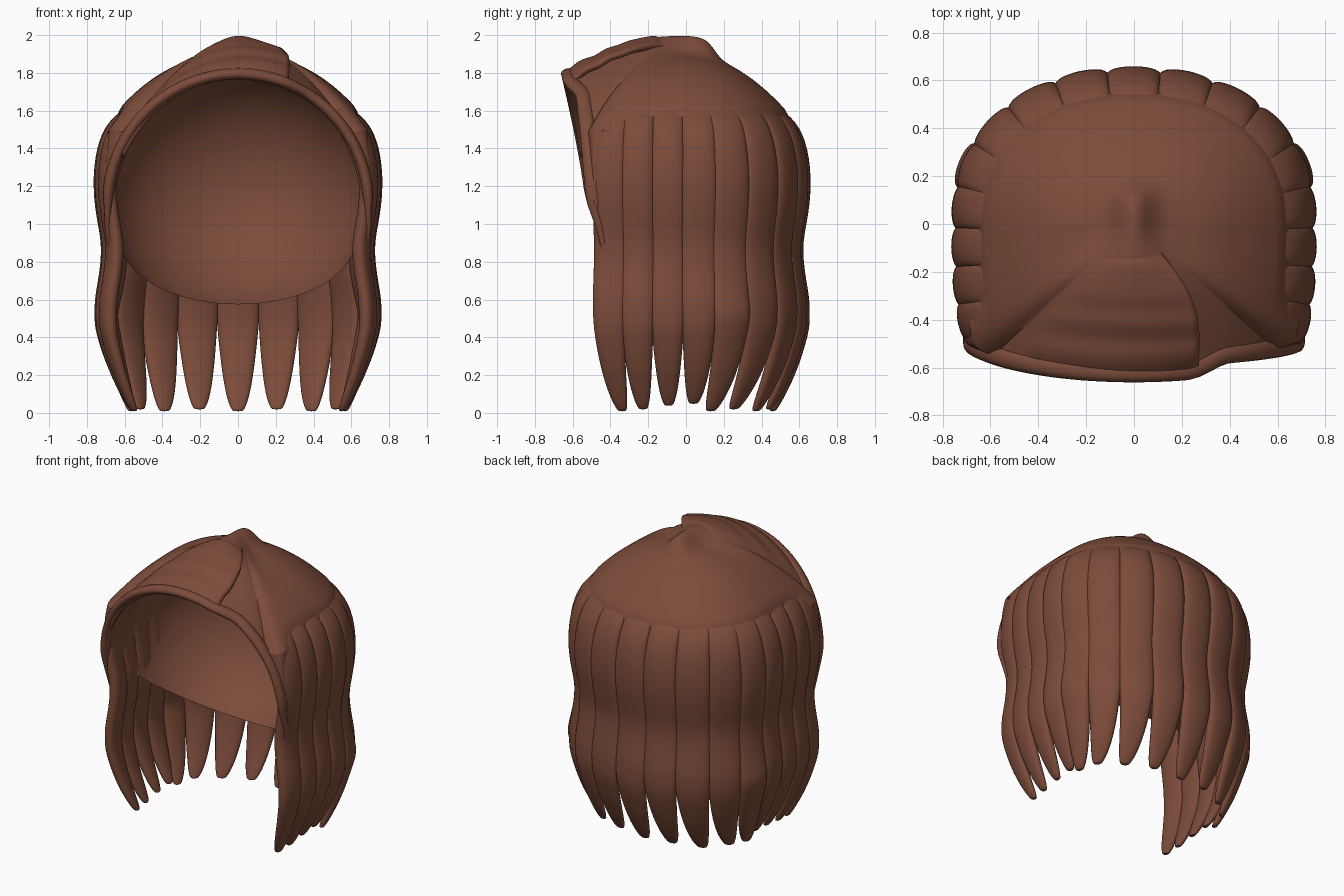
import bpy, math
from mathutils import Vector

if "Cube" in bpy.data.objects:
    bpy.data.objects.remove(bpy.data.objects["Cube"])

brown = bpy.data.materials.new("chestnut_brown")
brown.diffuse_color = (0.20, 0.071, 0.042, 1)
brown.use_nodes = True
brown.node_tree.nodes["Principled BSDF"].inputs["Base Color"].default_value = brown.diffuse_color


def interp(table, v):
    """Interpolation through sorted (key, value) pairs."""
    if v <= table[0][0]:
        return table[0][1]
    for (a, p), (b, q) in zip(table, table[1:]):
        if v <= b:
            return p + (q - p) * (v - a) / (b - a)
    return table[-1][1]


def skin(name, rings, closed=True, caps=False, subsurf=0):
    """Join rings of points with quads into one smooth object."""
    n = len(rings[0])
    verts = [tuple(p) for r in rings for p in r]
    faces = []
    for i in range(len(rings) - 1):
        for j in range(n if closed else n - 1):
            k = (j + 1) % n
            faces.append((i * n + j, i * n + k, (i + 1) * n + k, (i + 1) * n + j))
    if caps:
        faces.append(tuple(reversed(range(n))))
        faces.append(tuple(range(len(verts) - n, len(verts))))
    me = bpy.data.meshes.new(name)
    me.from_pydata(verts, [], faces)
    me.materials.append(brown)
    ob = bpy.data.objects.new(name, me)
    bpy.context.collection.objects.link(ob)
    bpy.context.view_layer.objects.active = ob
    ob.select_set(True)
    bpy.ops.object.mode_set(mode='EDIT')
    bpy.ops.mesh.select_all(action='SELECT')
    bpy.ops.mesh.remove_doubles(threshold=0.0005)
    bpy.ops.mesh.normals_make_consistent(inside=False)
    bpy.ops.object.mode_set(mode='OBJECT')
    if subsurf:
        m = ob.modifiers.new("smooth", 'SUBSURF')
        m.levels = m.render_levels = subsurf
    bpy.ops.object.shade_smooth_by_angle(angle=math.radians(50))
    ob.select_set(False)
    return ob


# Horizontal outline: rounded back, nearly straight sides
half = []
for i in range(61):
    t = math.pi / 2 * i / 60
    half.append(Vector((0.765 * math.sin(t) ** 0.9, 0.66 * max(0, math.cos(t)) ** 0.9)))
for i in range(1, 31):
    y = -0.56 * i / 30
    half.append(Vector((0.765 - 0.05 * (-y / 0.5) ** 3, y)))


def outline(a):
    """Point and outward normal at signed distance a from the back centre."""
    s, d = (1 if a >= 0 else -1), abs(a)
    for p, q in zip(half, half[1:]):
        step = (q - p).length
        if d <= step or q is half[-1]:
            pt = p.lerp(q, min(1, d / step))
            break
        d -= step
    tan = (q - p).normalized()
    return Vector((s * pt.x, pt.y)), Vector((-s * tan.y, tan.x))


def arch(t, r=0.69):
    """Face opening: t = 0 on the right, pi on the left."""
    k = max(0, math.sin(t))
    f = min(1, max(0, (t - 0.95) / 0.3))
    reach = 0.065 + 0.065 * f * f * (3 - 2 * f)
    return Vector((r * math.cos(t), -0.49 - reach * k ** 1.3, 1.1 + (r + 0.005) * k))


def ridge(x, y):
    """Raised crown behind the fringe."""
    f = min(1, max(0, -y / 0.3))
    sig = 0.085 + 0.17 * f * f * (3 - 2 * f)
    w = 1 / (1 + math.exp((y - 0.15) / 0.022))
    if y < -0.1:
        w *= math.exp(-((y + 0.1) / 0.33) ** 2)
    return 0.095 * w * math.exp(-(x / sig) ** 2)


def dome(edge, s, tuck=0):
    x, y = edge.x * s, edge.y * s
    power = 2.4 - 0.45 * max(0, edge.y / 0.62)
    z = 1.9 - (1.9 - edge.z) * s ** power + ridge(x, y)
    return Vector((x, y, z - tuck * 0.25 * (max(0, s - 0.84) / 0.16) ** 2))


# Scalp cap: rays from the crown; the lower edge tucks beneath the locks
edge, tucks = [], []
for i in range(101):
    a = -1.6 + 3.2 * i / 100
    p, n = outline(a)
    p = p - n * 0.045
    edge.append(Vector((p.x, p.y, 1.5)))
    tucks.append(min(1, max(0, (1.58 - abs(a)) / 0.2)))


def corner(side):
    """Rounded edge from the last lock to the face opening."""
    p, n = outline(side * 1.6)
    p = p - n * 0.045
    a = arch(0.58, 0.7)
    a.x *= side
    if side < 0:
        a.y = arch(math.pi - 0.58, 0.7).y
    b = Vector((p.x, p.y, 1.5))
    bow = Vector((side * 0.02, -0.02, 0))
    return [b.lerp(a, k / 8) + bow * math.sin(math.pi * k / 8) for k in range(9)]


right, left = corner(1), corner(-1)
front = [arch(0.58 + (math.pi - 1.16) * i / 60, 0.7) for i in range(61)]
end, start = (right, left) if edge[-1].x > 0 else (left, right)
if end is left:
    front.reverse()
edge += end[1:-1] + front + start[-2:0:-1]
tucks += [0] * (len(edge) - len(tucks))
skin("scalp_cap", [[dome(e, i / 40, k) for e, k in zip(edge, tucks)] for i in range(41)])

# Temple panels between the face opening and the foremost locks
for side, tag, top in ((1, "right", right), (-1, "left", left)):
    rows = []
    for i in range(13):
        t = 0.58 * i / 12
        a = arch(t if side == 1 else math.pi - t, 0.7)
        b = Vector((side * 0.69, -0.42, a.z)).lerp(top[0], (i / 12) ** 2)
        bow = Vector((side * 0.02, -0.02, 0))
        rows.append([b.lerp(a, k / 8) + bow * math.sin(math.pi * k / 8) for k in range(9)])
    skin(f"temple_panel_{tag}", rows, closed=False)

# Inner lining: head-shaped bowl that curls forward at the nape, cut on a slant
centre, radii = Vector((0, -0.05, 1.2)), Vector((0.67, 0.61, 0.64))
rim = []
for i in range(81):
    psi = math.pi * i / 80
    k = max(0, math.sin(psi)) ** 0.72
    rim.append(Vector((0.66 * math.cos(psi), -0.48 + 0.65 * k, 1.1 - 0.525 * k)))
rim += [arch(math.pi - math.pi * i / 60, 0.668) for i in range(1, 60)]
rows = [[] for _ in range(33)]
for e in rim:
    d = Vector([(e[k] - centre[k]) / radii[k] for k in range(3)])
    flat = math.hypot(d.x, d.y)
    polar, length = math.atan2(flat, d.z), d.length
    for i, row in enumerate(rows):
        v = i / 32
        r = 1 + (length - 1) * v ** 2.5
        h = math.sin(polar * v) * r / flat
        row.append(centre + Vector((radii.x * d.x * h, radii.y * d.y * h,
                                    radii.z * math.cos(polar * v) * r)))
skin("inner_lining", rows)

# Hanging locks: lens sections following one side profile, tops tucked under the cap
profile = [(0, -0.165), (0.03, -0.15), (0.15, -0.095), (0.3, -0.04), (0.45, -0.006),
           (0.6, -0.008), (0.72, -0.03), (0.87, -0.05), (1.0, -0.025), (1.15, 0), (1.3, -0.005),
           (1.4, -0.02), (1.5, -0.05), (1.56, -0.085), (1.6, -0.13), (1.64, -0.20)]
levels = [0.008, 0.02, 0.05, 0.1, 0.17, 0.26, 0.36, 0.45, 0.52, 0.6, 0.7, 0.8, 0.9, 1.0,
          1.1, 1.2, 1.3, 1.4, 1.48, 1.54, 1.59, 1.63]


def lock(name, a, width, lift, bump):
    p, n = outline(a)
    tan = Vector((-n.y, n.x))
    low = Vector((n.x * 0.5, n.y)).normalized()
    rings = []
    for z in levels:
        off = interp(profile, z) - 0.042 + bump * math.exp(-((z - 0.52) / 0.06) ** 2)
        g = min(1, (z / 0.55) ** 0.37)
        w = width * g * (1 - 0.2 * max(0, (z - 1.3) / 0.4))
        c = p + n.lerp(low, max(0, 1 - z / 0.45)) * off
        d = 0.046 * g ** 0.7 * (1 - 0.5 * max(0, (z - 1.45) / 0.2))
        ring = []
        for k in range(14):
            t = 2 * math.pi * k / 14
            u, v = math.cos(t), math.sin(t)
            q = c + tan * (w * u) + n * (d * math.copysign(abs(v) ** 0.75, v))
            ring.append((q.x, q.y, z + lift * max(0, 1 - z / 0.6)))
        rings.append(ring)
    skin(name, rings, caps=True, subsurf=1)


spots = [0, 0.228, 0.455, 0.68, 0.885, 1.07, 1.24, 1.405, 1.56]
widths = [0.121, 0.12, 0.12, 0.116, 0.108, 0.101, 0.096, 0.096, 0.094]
for i, (a, w) in enumerate(zip(spots, widths)):
    lift = 0.01 * (i % 2) + (0.03 if i in (5, 6) else 0)
    for side, tag in ((1, "right"), (-1, "left")):
        if i or side == 1:
            lock(f"lock_{tag}_{i}", side * a, w, lift, 0.022 if i == 4 else 0)

# Rolled hair edge framing the face
path = [Vector((0.68, -0.43, 0.85)), Vector((0.69, -0.455, 0.98))]
path += [arch(math.pi * i / 48) for i in range(49)]
path += [Vector((-v.x, v.y, v.z)) for v in (path[1], path[0])]
rings = []
for i, c in enumerate(path):
    d = (path[min(i + 1, len(path) - 1)] - path[max(i - 1, 0)]).normalized()
    out = Vector((c.x, 0, max(0, c.z - 1.1))).normalized()
    out = (out - d * out.dot(d)).normalized()
    dep = d.cross(out)
    k = min(1, 0.3 + min(i, len(path) - 1 - i) * 0.2)
    rings.append([c + out * (0.03 * k * math.cos(t)) + dep * (0.042 * k * math.sin(t))
                  for t in [2 * math.pi * j / 12 for j in range(12)]])
skin("face_edge_roll", rings, caps=True)

# Swept fringe: raised layer ending at the parting on the right
rows = []
for i in range(41):
    s = 0.12 + 0.92 * i / 40
    row = []
    for j in range(41):
        u = j / 40
        e = arch(math.pi - 0.5 - u * (math.pi - 0.5 - 1.17))
        q = dome(e, s)
        shift = 0.1 * u ** 4 * math.sin(math.pi * min(1, s))
        q.z += ridge(q.x + shift, q.y) - ridge(q.x, q.y)
        q.x += shift
        q.z += (0.012 + 0.025 * u) * min(1, (s - 0.1) * 2) * min(1, u * 4)
        q.z += 0.004 * math.sin(s * 30) * min(1, u * 3) * min(1, max(0, s - 0.4) * 4)
        q.z -= 0.025 * (max(0, s - 0.93) / 0.11) ** 2 + 0.03 * max(0, 1 - (s - 0.12) / 0.15)
        row.append(q)
    rows.append(row)
fringe = skin("swept_fringe", rows, closed=False)
if sum(f.normal.z for f in fringe.data.polygons) < 0:
    fringe.data.flip_normals()
m = fringe.modifiers.new("thickness", 'SOLIDIFY')
m.thickness, m.offset = 0.03, -1
